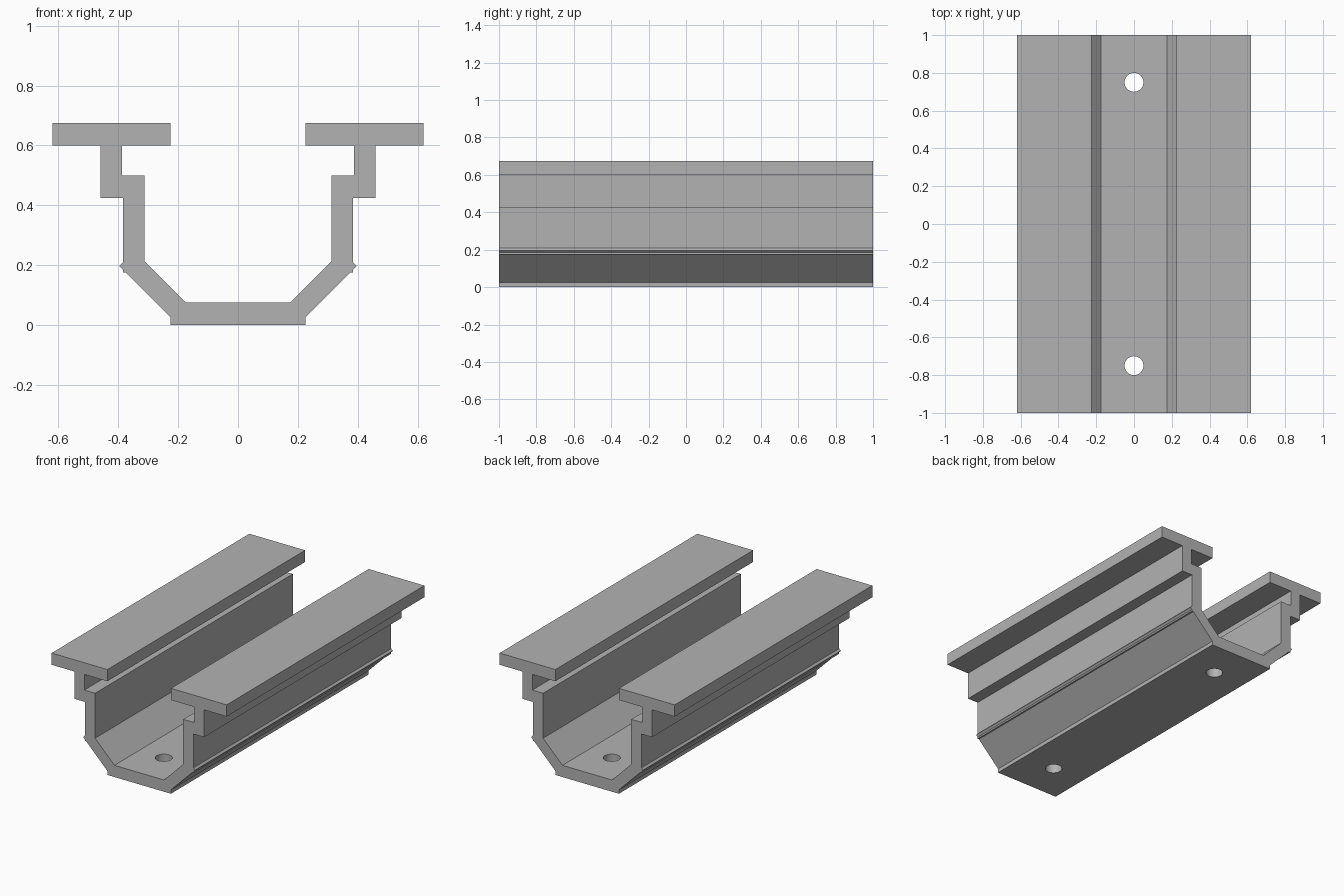
import bpy
import bmesh
from math import radians
from mathutils import Vector

if "Cube" in bpy.data.objects:
    bpy.data.objects.remove(bpy.data.objects["Cube"], do_unlink=True)

LENGTH = 2.0
HOLE_RADIUS = 0.05
HOLE_Y = 0.75

# Material
GREY = (0.45, 0.45, 0.45, 1)
metal = bpy.data.materials.new("plain grey")
metal.use_nodes = True
metal.diffuse_color = GREY
metal.node_tree.nodes["Principled BSDF"].inputs["Base Color"].default_value = GREY

# Half cross-section (x, z), from the outer floor up around the flange to the inner floor
half = [
    (0.225, 0), (0.225, 0.025),                                  # floor edge
    (0.375, 0.175), (0.385, 0.175), (0.385, 0.185),              # sloped wall and lip
    (0.397, 0.197), (0.385, 0.209),
    (0.385, 0.425), (0.46, 0.425), (0.46, 0.6),                  # upright and outer step
    (0.62, 0.6), (0.62, 0.675), (0.225, 0.675), (0.225, 0.6),    # top flange
    (0.388, 0.6), (0.388, 0.5), (0.312, 0.5),                    # inner step
    (0.312, 0.212), (0.175, 0.075),                              # inner wall and floor
]
profile = half + [(-x, z) for x, z in reversed(half)]

# Rail: extrude the mirrored profile along y
bm = bmesh.new()
cap = bm.faces.new([bm.verts.new((x, -LENGTH / 2, z)) for x, z in profile])
extruded = bmesh.ops.extrude_face_region(bm, geom=[cap], use_keep_orig=True)
moved = [v for v in extruded["geom"] if isinstance(v, bmesh.types.BMVert)]
bmesh.ops.translate(bm, verts=moved, vec=Vector((0, LENGTH, 0)))
bmesh.ops.recalc_face_normals(bm, faces=bm.faces)
mesh = bpy.data.meshes.new("channel_rail")
bm.to_mesh(mesh)
bm.free()
mesh.materials.append(metal)
rail = bpy.data.objects.new("channel_rail", mesh)
bpy.context.collection.objects.link(rail)
bpy.context.view_layer.objects.active = rail
rail.select_set(True)

# Screw holes through the floor
for y in (-HOLE_Y, HOLE_Y):
    bpy.ops.mesh.primitive_cylinder_add(vertices=48, radius=HOLE_RADIUS, depth=0.2,
                                        location=(0, y, 0.04))
    cutter = bpy.context.object
    cutter.name = "hole_cutter"
    cutter.hide_render = True
    cutter.data.materials.append(metal)
    cut = rail.modifiers.new("screw_hole", "BOOLEAN")
    cut.operation = "DIFFERENCE"
    cut.solver = "EXACT"
    cut.object = cutter
    bpy.context.view_layer.objects.active = rail
    bpy.ops.object.modifier_apply(modifier=cut.name)
    bpy.data.objects.remove(cutter, do_unlink=True)

# Smooth only the hole walls
bpy.ops.object.select_all(action="DESELECT")
rail.select_set(True)
bpy.context.view_layer.objects.active = rail
bpy.ops.object.shade_smooth_by_angle(angle=radians(30))
